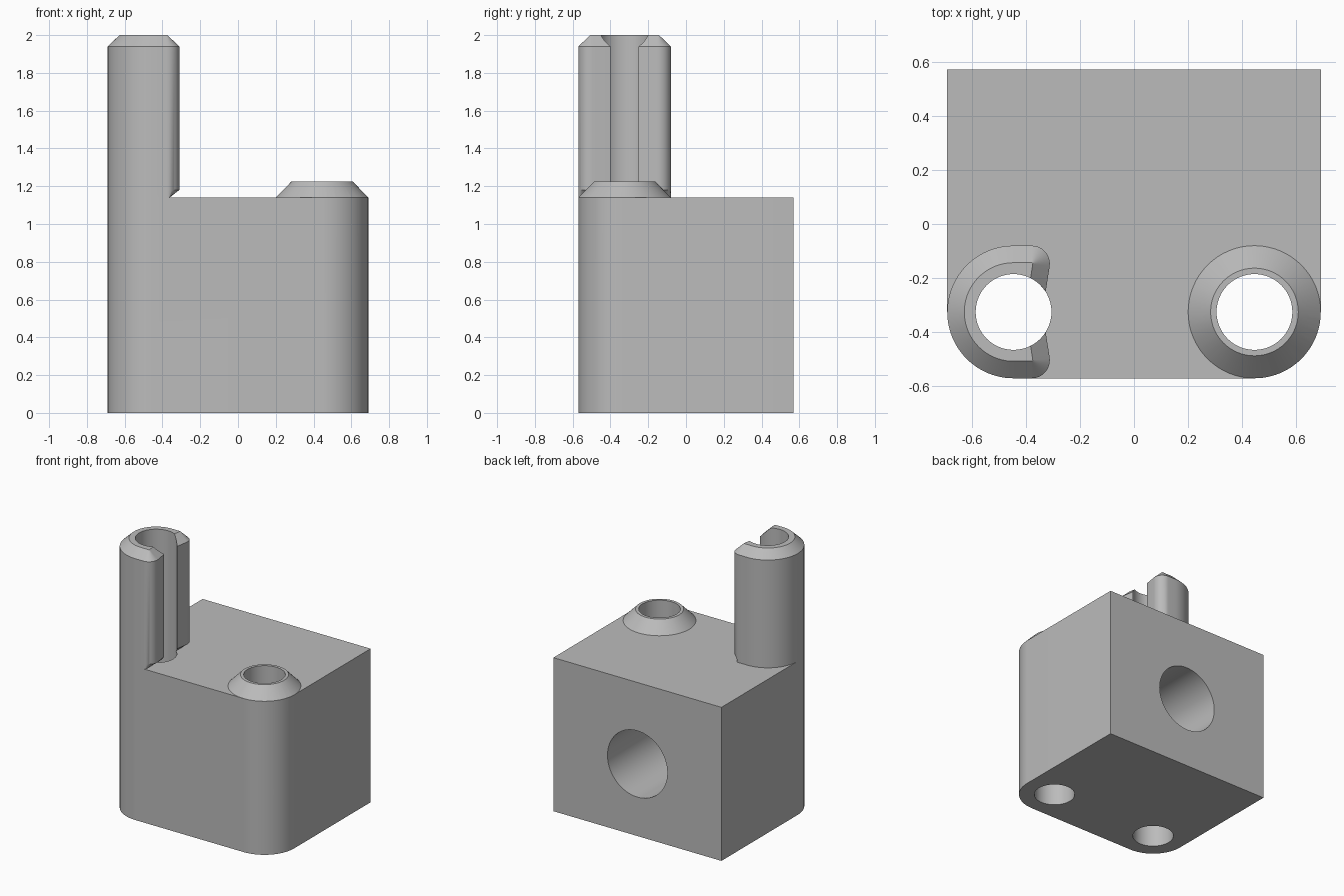
import bpy
import bmesh
from math import sin, cos, pi, radians
from mathutils import Matrix

if "Cube" in bpy.data.objects:
    bpy.data.objects.remove(bpy.data.objects["Cube"])

HALF_X, HALF_Y, TOP = 0.69, 0.57, 1.14
R = 0.245                              # corner, post and boss radius
CX, CY = HALF_X - R, R - HALF_Y        # pin centre (mirrored in x)

grey = bpy.data.materials.new("grey")
grey.use_nodes = True
grey.diffuse_color = (0.5, 0.5, 0.5, 1)
grey.node_tree.nodes["Principled BSDF"].inputs["Base Color"].default_value = (0.5, 0.5, 0.5, 1)


def arc(x, y, r, start, end, n):
    angles = [radians(start + (end - start) * i / n) for i in range(n + 1)]
    return [(x + r * cos(a), y + r * sin(a)) for a in angles]


def loft(name, rings):
    """Closed solid through (outline, z) rings with equal point counts."""
    bm = bmesh.new()
    loops = [[bm.verts.new((x, y, z)) for x, y in pts] for pts, z in rings]
    n = len(loops[0])
    for a, b in zip(loops, loops[1:]):
        for i in range(n):
            j = (i + 1) % n
            bm.faces.new((a[i], a[j], b[j], b[i]))
    bm.faces.new(loops[0][::-1])
    bm.faces.new(loops[-1])
    bmesh.ops.recalc_face_normals(bm, faces=bm.faces)
    return finish(name, bm)


def cylinder(name, r, depth, matrix):
    bm = bmesh.new()
    bmesh.ops.create_cone(bm, cap_ends=True, segments=64, radius1=r, radius2=r,
                          depth=depth, matrix=matrix)
    return finish(name, bm)


def finish(name, bm):
    mesh = bpy.data.meshes.new(name)
    bm.to_mesh(mesh)
    bm.free()
    mesh.materials.append(grey)
    ob = bpy.data.objects.new(name, mesh)
    bpy.context.collection.objects.link(ob)
    return ob


def combine(target, tool, operation):
    mod = target.modifiers.new(operation.lower(), 'BOOLEAN')
    mod.operation, mod.solver, mod.object = operation, 'EXACT', tool
    bpy.context.view_layer.objects.active = target
    bpy.ops.object.modifier_apply(modifier=mod.name)
    bpy.data.objects.remove(tool)


def post_outline(inset):
    """Round back, two filleted corners and a slightly hollow inner side."""
    f = 0.067
    x, r = -0.378, f - inset
    return (arc(-CX, CY, R - inset, 90, 270, 48)
            + arc(x, CY - R + f, r, -90, 7, 12)
            + [(-0.338 - inset, CY)]
            + arc(x, CY + R - f, r, -7, 90, 12))


# Block with two rounded front corners
block_outline = (arc(-CX, CY, R, 180, 270, 24) + arc(CX, CY, R, 270, 360, 24)
                 + [(HALF_X, HALF_Y), (-HALF_X, HALF_Y)])
block = loft("pin_block", [(block_outline, 0), (block_outline, TOP)])

# Tall post, undercut at its inner foot and chamfered on top
side = post_outline(0)
foot = [(min(x, -0.362), y) for x, y in side]
post = loft("post", [(foot, TOP), (side, 1.18), (side, 1.94), (post_outline(0.063), 2)])

# Low conical boss
boss = loft("boss", [(arc(CX, CY, r, 0, 354.375, 63), z) for r, z in ((R, TOP), (0.162, 1.225))])

for part in (post, boss):
    combine(block, part, 'UNION')

# Vertical pin holes and the blind bore in the back
for s in (-1, 1):
    combine(block, cylinder("pin_hole", 0.14, 5, Matrix.Translation((s * CX, CY, 1))), 'DIFFERENCE')
bore = Matrix.Translation((0, HALF_Y, 0.535)) @ Matrix.Rotation(pi / 2, 4, 'X')
combine(block, cylinder("back_bore", 0.246, 1.6, bore), 'DIFFERENCE')

bpy.ops.object.select_all(action='DESELECT')
block.select_set(True)
bpy.context.view_layer.objects.active = block
bpy.ops.object.shade_smooth_by_angle(angle=radians(25))
